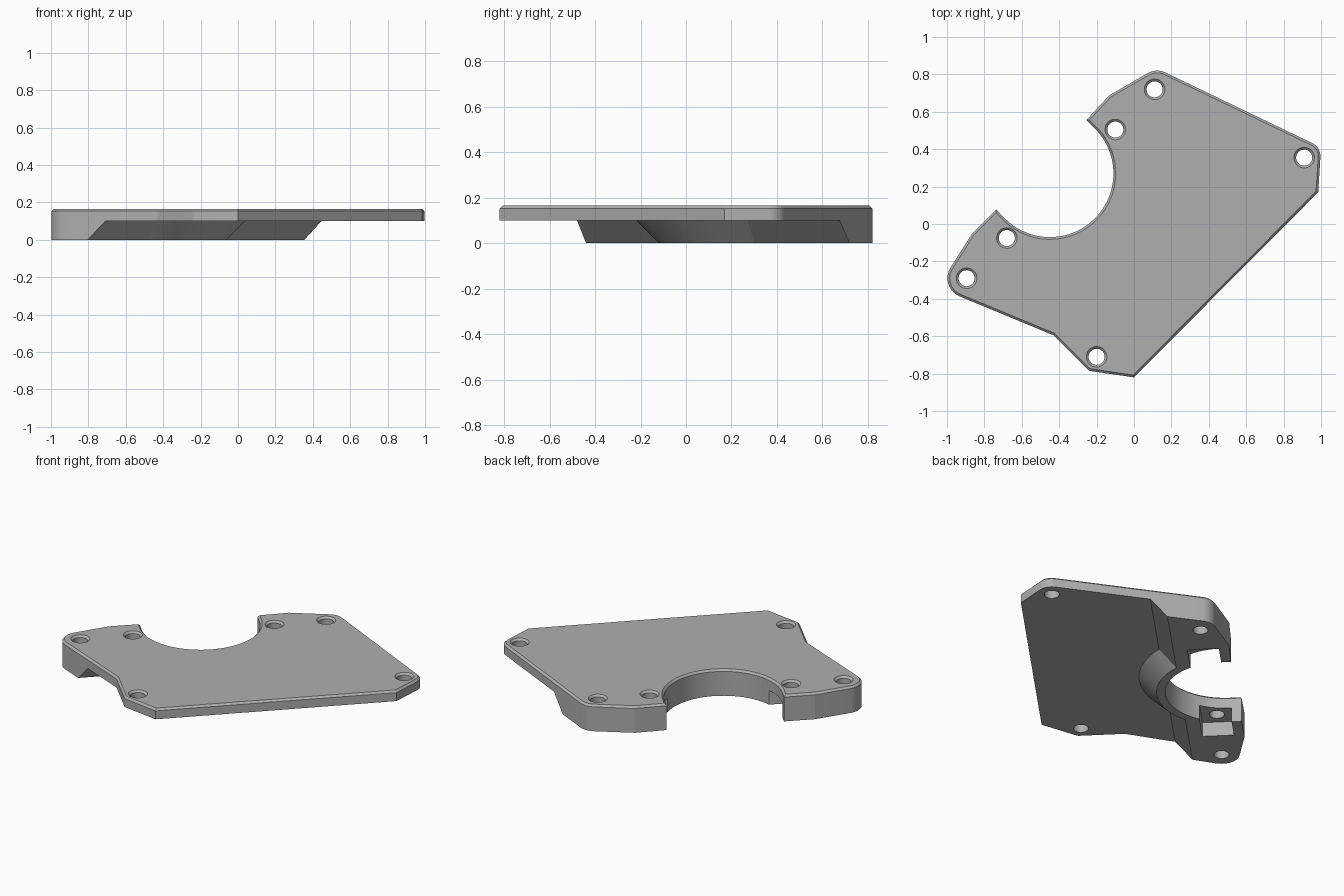
import bpy, bmesh
from math import radians, cos, sin, tan, pi
from mathutils import Vector, Matrix

cube = bpy.data.objects.get("Cube")
if cube:
    bpy.data.objects.remove(cube, do_unlink=True)

HEIGHT, STEP, CHAMFER = 0.165, 0.1, 0.012
CENTRE, RADIUS = Vector((-0.45, 0.27)), 0.34
DIAGONAL = Matrix.Rotation(radians(45), 4, 'Z')   # local y points out of the opening

grey = bpy.data.materials.new("plain_grey")
grey.use_nodes = True
grey.diffuse_color = (0.43, 0.43, 0.43, 1)
grey.node_tree.nodes["Principled BSDF"].inputs["Base Color"].default_value = (0.43, 0.43, 0.43, 1)


def make_object(name, bm):
    bmesh.ops.recalc_face_normals(bm, faces=bm.faces)
    mesh = bpy.data.meshes.new(name)
    bm.to_mesh(mesh)
    bm.free()
    mesh.materials.append(grey)
    obj = bpy.data.objects.new(name, mesh)
    bpy.context.collection.objects.link(obj)
    return obj


def extruded(points, vector):
    bm = bmesh.new()
    face = bm.faces.new([bm.verts.new(p) for p in points])
    moved = bmesh.ops.extrude_face_region(bm, geom=[face])["geom"]
    verts = [v for v in moved if isinstance(v, bmesh.types.BMVert)]
    bmesh.ops.translate(bm, verts=verts, vec=vector)
    return bm


def box(name, low, high, matrix=Matrix()):
    low, high = Vector(low), Vector(high)
    bm = bmesh.new()
    bmesh.ops.create_cube(bm, size=1, matrix=matrix @ Matrix.Translation((low + high) / 2)
                          @ Matrix.Diagonal((*(high - low), 1)))
    return make_object(name, bm)


def lathe(name, profile, centre, sides):
    """Stack of rings given as (radius, z), closed at both ends."""
    bm = bmesh.new()
    rings = [[bm.verts.new((centre[0] + r * cos(2 * pi * i / sides),
                            centre[1] + r * sin(2 * pi * i / sides), z))
              for i in range(sides)] for r, z in profile]
    for a, b in zip(rings, rings[1:]):
        for i in range(sides):
            j = (i + 1) % sides
            bm.faces.new((a[i], a[j], b[j], b[i]))
    bm.faces.new(rings[0])
    bm.faces.new(rings[-1])
    return make_object(name, bm)


def rounded(corners, steps=10):
    """Outline from (x, y, fillet radius) corners."""
    result = []
    for i, (x, y, r) in enumerate(corners):
        p = Vector((x, y))
        if r == 0:
            result.append(p)
            continue
        a = (Vector(corners[i - 1][:2]) - p).normalized()
        b = (Vector(corners[(i + 1) % len(corners)][:2]) - p).normalized()
        half = a.angle(b) / 2
        middle = p + (a + b).normalized() * r / sin(half)
        start = p + a * r / tan(half) - middle
        end = p + b * r / tan(half) - middle
        turn = start.angle_signed(end)
        for k in range(steps + 1):
            result.append(middle + Matrix.Rotation(-turn * k / steps, 2) @ start)
    return result


def cut(target, cutters):
    for cutter in cutters:
        mod = target.modifiers.new(cutter.name, 'BOOLEAN')
        mod.operation, mod.solver, mod.object = 'DIFFERENCE', 'EXACT', cutter
    bpy.context.view_layer.update()
    evaluated = target.evaluated_get(bpy.context.evaluated_depsgraph_get())
    mesh = bpy.data.meshes.new_from_object(evaluated)
    target.modifiers.clear()
    target.data = mesh
    for cutter in cutters:
        bpy.data.objects.remove(cutter, do_unlink=True)


# Plate outline with the round opening
arc = [(CENTRE.x + RADIUS * cos(radians(45 - 180 * k / 48)),
        CENTRE.y + RADIUS * sin(radians(45 - 180 * k / 48)), 0) for k in range(49)]
corners = [(0, -0.82, 0), (0.985, 0.17, 0), (1.0, 0.41, 0.08), (0.12, 0.833, 0.1),
           (-0.13, 0.69, 0), (-0.255, 0.556, 0), *arc, (-0.737, 0.077, 0),
           (-0.865, -0.05, 0), (-1.048, -0.339, 0.105), (-0.43, -0.595, 0), (-0.24, -0.785, 0.03)]
bm = extruded([(p.x, p.y, 0) for p in rounded(corners)], (0, 0, HEIGHT))
rim = [e for e in bm.edges if all(v.co.z > STEP for v in e.verts)]
bmesh.ops.bevel(bm, geom=rim, offset=CHAMFER, segments=1, affect='EDGES')
plate = make_object("mounting_plate", bm)

# Underside relief, leaving a sloped rib and a conical collar
relief = box("relief", (-2, -2, -0.1), (2, 2, STEP))
wedge = [(-3, 0.353, -0.1), (-3, 0.115, 0.15), (-3, 4, 0.15), (-3, 4, -0.1)]
rib = make_object("rib_shape", extruded([DIAGONAL @ Vector(p) for p in wedge],
                                        DIAGONAL @ Vector((6, 0, 0))))
rib.data.update()
collar = lathe("collar_shape", [(0.27, -0.12), (0.54, 0.15)], CENTRE, 96)
cut(relief, [rib, collar])
cut(plate, [relief])

# Nut pockets open to the slot walls
pockets = [box("pocket", (low, 0.338, -0.1), (high, 0.518, 0.09), DIAGONAL)
           for low, high in ((-0.62, -0.40), (0.15, 0.37))]
cut(plate, pockets)

# Chamfered bolt holes
holes = [(0.11, 0.72), (-0.10, 0.505), (0.91, 0.355), (-0.68, -0.075), (-0.895, -0.29), (-0.2, -0.71)]
cut(plate, [lathe("hole", [(0.043, -0.1), (0.043, HEIGHT - CHAMFER), (0.065, HEIGHT + 0.01)], h, 48)
            for h in holes])

bpy.ops.object.select_all(action='DESELECT')
plate.select_set(True)
bpy.context.view_layer.objects.active = plate
bpy.ops.object.shade_smooth_by_angle(angle=radians(10))
